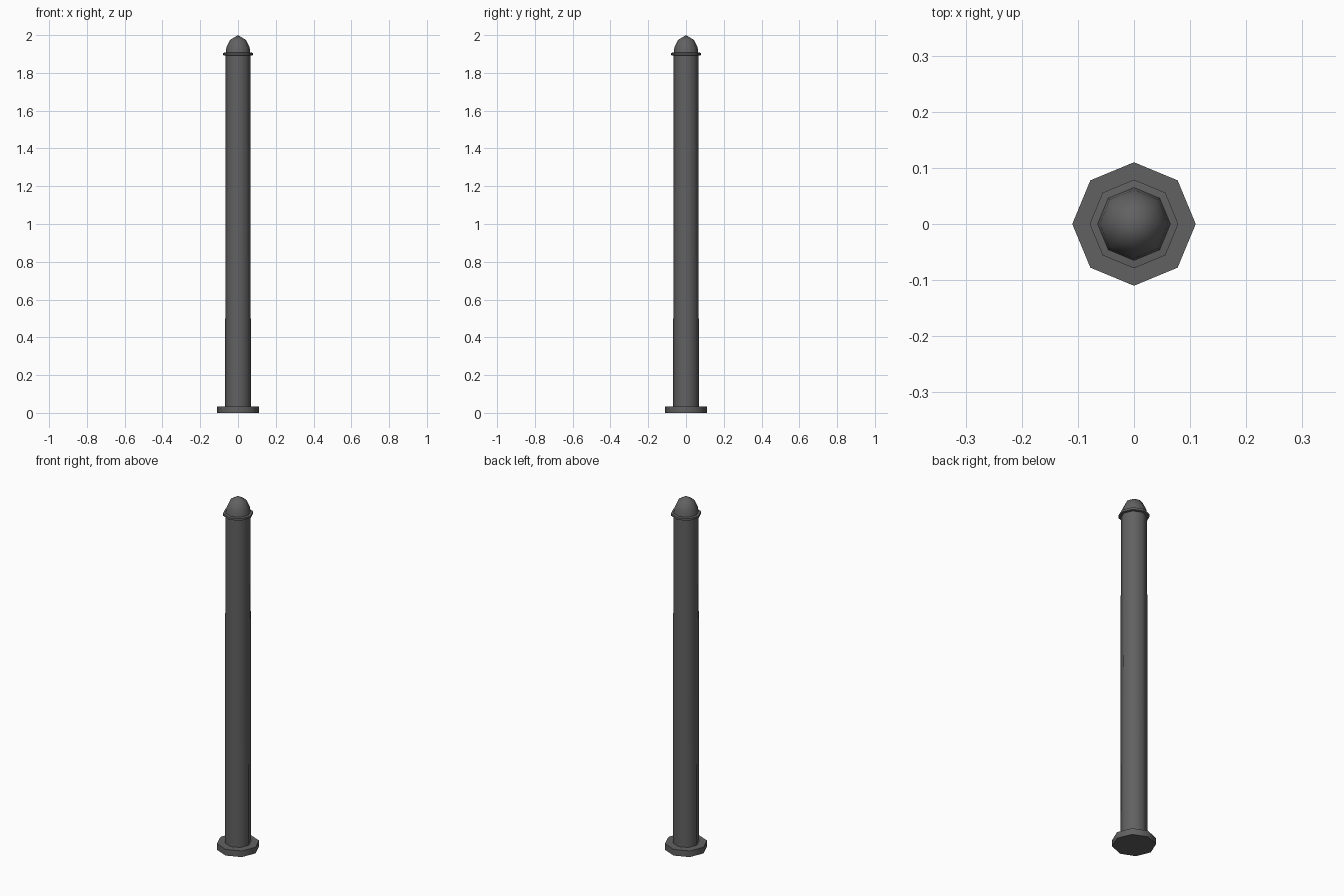
import bpy, bmesh, math

if "Cube" in bpy.data.objects:
    bpy.data.objects.remove(bpy.data.objects["Cube"])

SIDES = 8
dark = bpy.data.materials.new("dark_grey")
dark.diffuse_color = (0.12, 0.12, 0.12, 1)
dark.use_nodes = True
dark.node_tree.nodes["Principled BSDF"].inputs["Base Color"].default_value = dark.diffuse_color


def lathe(name, profile, smooth_angle):
    """Revolve (radius, z) points into a closed eight-sided solid."""
    bm = bmesh.new()
    rings = []
    for r, z in profile:
        if r == 0:
            rings.append([bm.verts.new((0, 0, z))] * SIDES)
        else:
            rings.append([bm.verts.new((r * math.cos(math.tau * i / SIDES),
                                        r * math.sin(math.tau * i / SIDES), z))
                          for i in range(SIDES)])
    for a, b in zip(rings, rings[1:]):
        for i in range(SIDES):
            j = (i + 1) % SIDES
            bm.faces.new(list(dict.fromkeys((a[i], a[j], b[j], b[i]))))
    for ring, r in ((rings[0], profile[0][0]), (rings[-1], profile[-1][0])):
        if r > 0:
            bm.faces.new(ring)
    bmesh.ops.recalc_face_normals(bm, faces=bm.faces)
    mesh = bpy.data.meshes.new(name)
    bm.to_mesh(mesh)
    bm.free()
    mesh.materials.append(dark)
    ob = bpy.data.objects.new(name, mesh)
    bpy.context.collection.objects.link(ob)
    bpy.ops.object.select_all(action='DESELECT')
    ob.select_set(True)
    bpy.context.view_layer.objects.active = ob
    bpy.ops.object.shade_smooth_by_angle(angle=math.radians(smooth_angle))


# Foot plate
lathe("base_plate", [(0.11, 0), (0.11, 0.035)], 50)
# Slightly tapered shaft
lathe("post_shaft", [(0.068, 0.035), (0.066, 1.897)], 50)
# Thin collar under the cap
lathe("collar", [(0.068, 1.892), (0.079, 1.894), (0.079, 1.906), (0.066, 1.908)], 50)
# Domed cap
lathe("dome_cap", [(0.066, 1.9), (0.061, 1.937), (0.043, 1.974), (0, 2.0)], 60)
